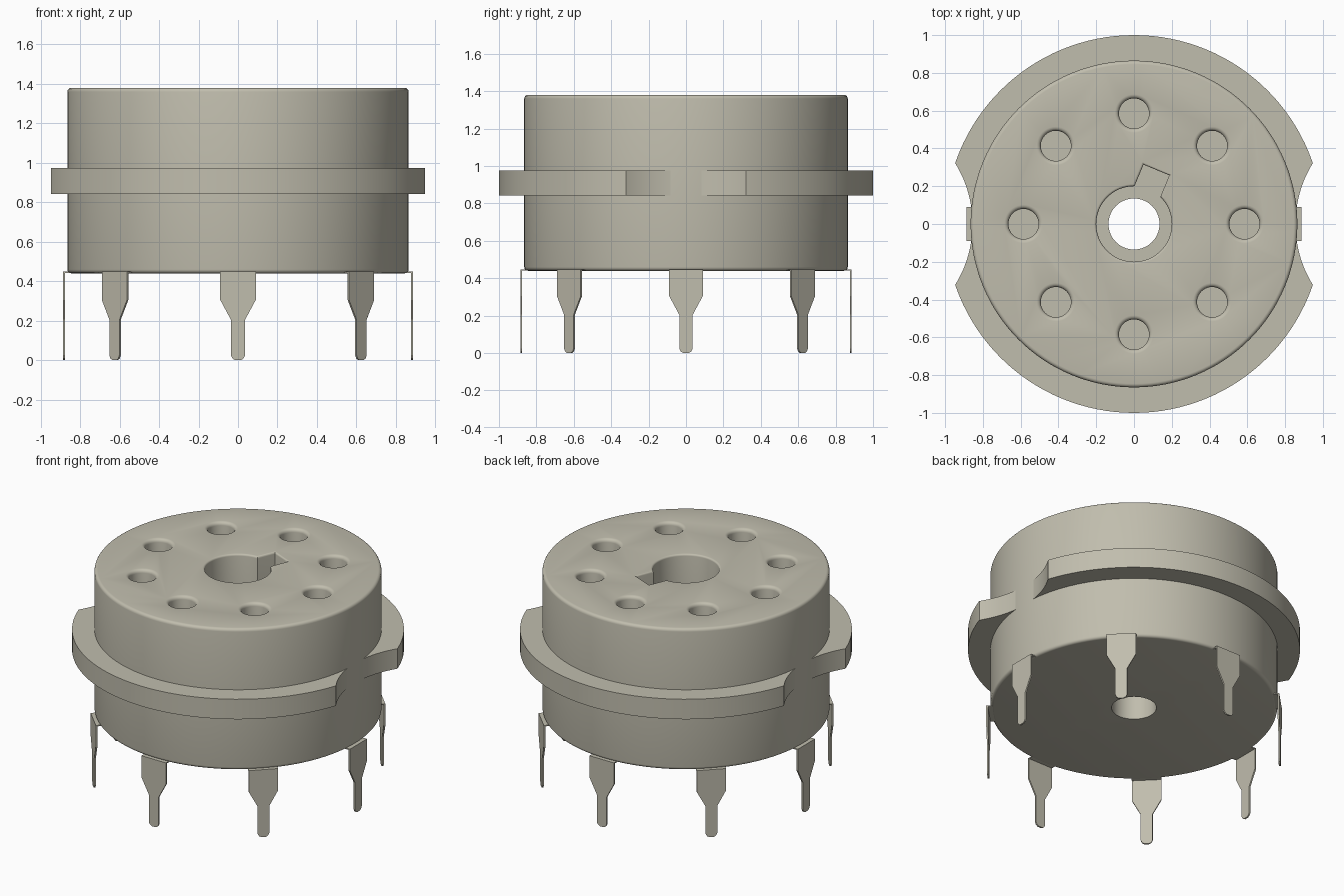
import bpy, bmesh, math
from mathutils import Matrix

cube = bpy.data.objects.get("Cube")
if cube:
    bpy.data.objects.remove(cube, do_unlink=True)

mat = bpy.data.materials.new("warm_grey_ceramic")
mat.use_nodes = True
COLOR = (0.53, 0.51, 0.42, 1)
mat.diffuse_color = COLOR
mat.node_tree.nodes["Principled BSDF"].inputs["Base Color"].default_value = COLOR

TOP, BOTTOM, BODY_R = 1.38, 0.44, 0.865


def circle(r, n):
    return [(r * math.cos(math.tau * i / n), r * math.sin(math.tau * i / n)) for i in range(n)]


def loft(name, sections, matrix=Matrix()):
    """Closed solid through a list of (outline, z) sections."""
    bm = bmesh.new()
    rings = [[bm.verts.new((x, y, z)) for x, y in outline] for outline, z in sections]
    for a, b in zip(rings, rings[1:]):
        for i in range(len(a)):
            j = (i + 1) % len(a)
            bm.faces.new((a[i], a[j], b[j], b[i]))
    bm.faces.new(rings[0])
    bm.faces.new(rings[-1])
    bmesh.ops.recalc_face_normals(bm, faces=bm.faces)
    bm.transform(matrix)
    mesh = bpy.data.meshes.new(name)
    bm.to_mesh(mesh)
    bm.free()
    mesh.materials.append(mat)
    obj = bpy.data.objects.new(name, mesh)
    bpy.context.collection.objects.link(obj)
    return obj


def select(obj):
    bpy.ops.object.select_all(action='DESELECT')
    obj.select_set(True)
    bpy.context.view_layer.objects.active = obj


def cut(obj, cutter):
    mod = obj.modifiers.new("cut", 'BOOLEAN')
    mod.operation, mod.solver, mod.object = 'DIFFERENCE', 'EXACT', cutter
    select(obj)
    bpy.ops.object.modifier_apply(modifier=mod.name)
    bpy.data.objects.remove(cutter, do_unlink=True)


def smooth(obj):
    select(obj)
    bpy.ops.object.shade_smooth_by_angle(angle=math.radians(32))


def flare(size, steps=4):
    """Offsets and heights of a rounded rim that opens out at the top face."""
    arc = [math.pi / 2 * i / steps for i in range(steps + 1)]
    rim = [(size * (1 - math.cos(a)), TOP - size + size * math.sin(a)) for a in arc]
    return rim + [(size, TOP + 0.1)]


# Round body with softened edges
edge = 0.02
arc = [math.pi / 2 * i / 4 for i in range(5)]
lower = [(BODY_R - edge + edge * math.sin(a), BOTTOM + edge - edge * math.cos(a)) for a in arc]
profile = lower + [(r, TOP + BOTTOM - z) for r, z in reversed(lower)]
body = loft("socket_body", [(circle(r, 128), z) for r, z in profile])

# Stepped centre bore and its keyway
FLOOR = 0.9
bore = [(0.135, 0.3), (0.135, FLOOR), (0.2, FLOOR)] + [(0.2 + o, z) for o, z in flare(0.012)]
cut(body, loft("bore_cutter", [(circle(r, 64), z) for r, z in bore]))


def key_outline(o):
    return [(0.15, -0.074 - o), (0.31 + o, -0.074 - o), (0.31 + o, 0.074 + o), (0.15, 0.074 + o)]


key = [(key_outline(o), z) for o, z in [(0, FLOOR)] + flare(0.012)]
cut(body, loft("keyway_cutter", key, Matrix.Rotation(math.radians(67.5), 4, 'Z')))

# Ring of eight pin holes
for i in range(8):
    place = Matrix.Rotation(math.tau * i / 8, 4, 'Z') @ Matrix.Translation((0.585, 0, 0))
    hole = [(0.08, 0.95)] + [(0.08 + o, z) for o, z in flare(0.022)]
    cut(body, loft("hole_cutter", [(circle(r, 40), z) for r, z in hole], place))
smooth(body)

# Mounting flange with a concave notch on each side
flange = loft("mounting_flange", [(circle(1.0, 128), 0.842), (circle(1.0, 128), 0.975)])
for side in (-1, 1):
    place = Matrix.Translation((side * 1.467, 0, 0))
    cut(flange, loft("notch_cutter", [(circle(0.612, 128), 0.7), (circle(0.612, 128), 1.1)], place))
cut(flange, loft("centre_cutter", [(circle(0.8, 64), 0.7), (circle(0.8, 64), 1.1)]))
smooth(flange)

# Solder pins: flat tapered blade with rounded tip, bent inward at the top
half = [(0.09, 0.448), (0.09, 0.305), (0.036, 0.205), (0.036, 0.025), (0.028, 0.008), (0.014, 0.0)]
blade = half + [(-y, z) for y, z in reversed(half)]
upright = Matrix(((0, 0, 1, 0), (1, 0, 0, 0), (0, 1, 0, 0), (0, 0, 0, 1)))
tab = [(0.8, -0.09), (0.88, -0.09), (0.88, 0.09), (0.8, 0.09)]
for i in range(8):
    turn = Matrix.Rotation(math.tau * i / 8, 4, 'Z')
    loft(f"pin_blade_{i + 1}", [(blade, 0.876), (blade, 0.886)], turn @ upright)
    loft(f"pin_tab_{i + 1}", [(tab, 0.441), (tab, 0.448)], turn)
